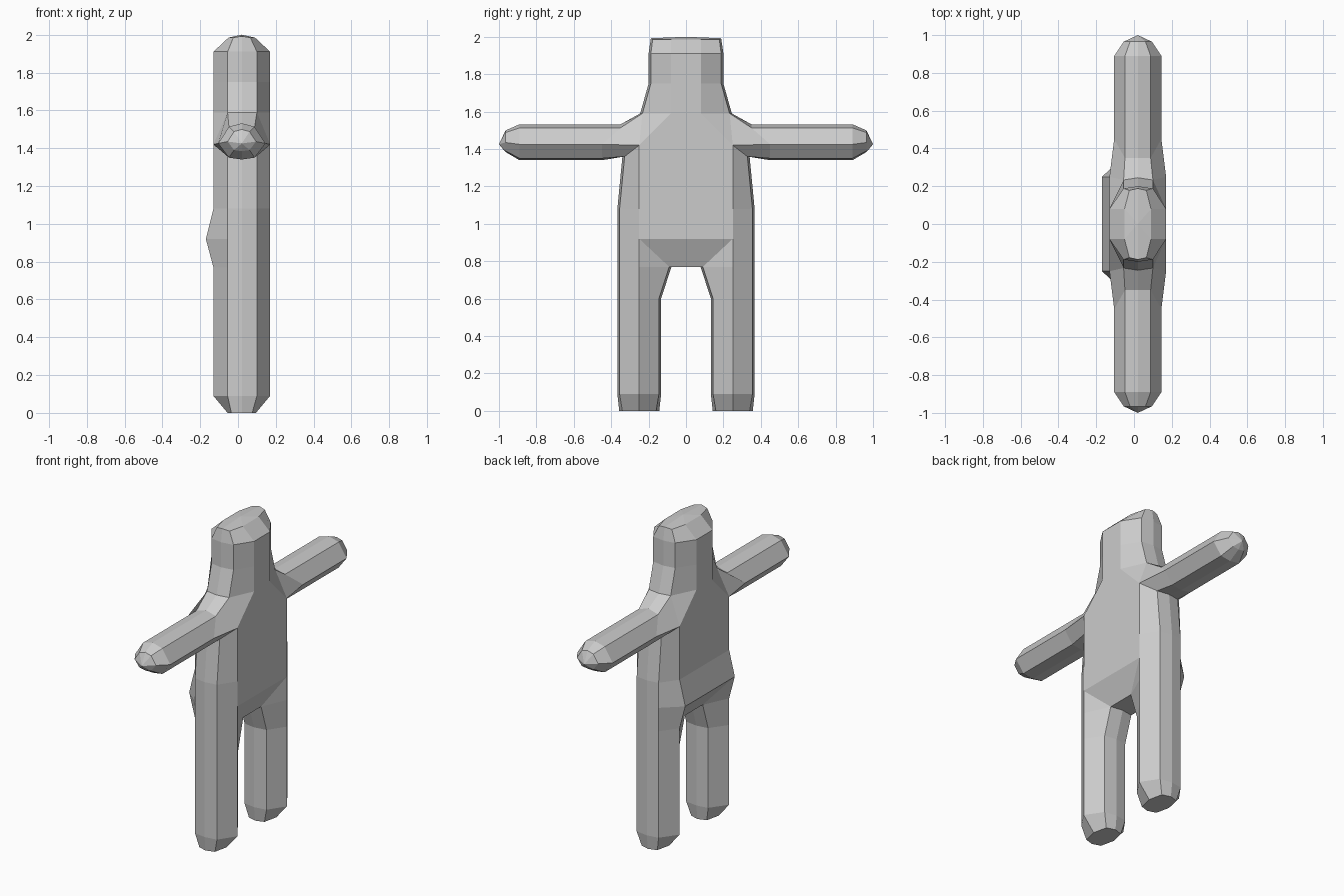
import bpy, bmesh

if "Cube" in bpy.data.objects:
    bpy.data.objects.remove(bpy.data.objects["Cube"])

XF, X1, XM, X3, XB = 0.17, 0.10, 0.02, -0.055, -0.13   # depth levels of the body

bm = bmesh.new()


def body_ring(z, a, b, zo=None, xb=XB):
    """Half ring: centre, flat edge at y=a, three outer points at y=b, and back."""
    zo = z if zo is None else zo
    return [(XF, 0, z), (XF, a, z), (X1, b - .012, zo), (XM, b, zo),
            (X3, b - .012, zo), (xb, a, z), (xb, 0, z)]


def leg_ring(z, inner, zi=None):
    zi = z if zi is None else zi
    return [(XF, .25, z), (X1, .355, z), (XM, .367, z), (X3, .355, z), (XB, .25, z),
            (X3, inner, zi), (XM, inner - .012, zi), (X1, inner, zi)]


def arm_ring(y, ytop, s=1.0):
    pts = [(.125, 0, y), (.068, .088, ytop), (0, .107, ytop), (-.068, .088, ytop),
           (-.125, 0, y), (-.068, -.075, y), (0, -.085, y), (.068, -.075, y)]
    return [(XM + x * s, yy, 1.425 + z * s) for x, z, yy in pts]


def build_half(side):
    def face(pts):
        bm.faces.new([bm.verts.new((x, y * side, z)) for x, y, z in pts])

    def loft(rings, closed=False):
        for r, s in zip(rings, rings[1:]):
            n = len(r)
            for i in range(n if closed else n - 1):
                j = (i + 1) % n
                quad = list(dict.fromkeys([r[i], r[j], s[j], s[i]]))
                if len(quad) > 2:
                    face(quad)

    # torso up to the armpit
    hip = body_ring(.92, .25, .367, xb=-.17)
    armpit = body_ring(1.42, .25, .34, zo=1.36)
    loft([hip, body_ring(1.08, .25, .367), armpit])

    # neck and head
    neck = body_ring(1.59, .08, .245)
    crown = [(.09, 0, 1.985), (.09, .08, 1.985), (.065, .178, 1.985), (XM, .188, 1.992),
             (-.025, .178, 1.985), (-.05, .08, 1.985), (-.05, 0, 1.985)]
    loft([neck, body_ring(1.75, .08, .2), body_ring(1.91, .08, .2), crown])
    for p, q in zip(crown, crown[1:]):
        face([p, q, (XM, 0, 2.0)])

    # chest and back around the shoulder
    face([armpit[0], armpit[1], neck[1], neck[0]])
    face([armpit[1], neck[2], neck[1]])
    face([armpit[6], armpit[5], neck[5], neck[6]])
    face([armpit[5], neck[4], neck[5]])

    # arm growing from the shoulder opening
    shoulder = [armpit[1], neck[2], neck[3], neck[4],
                armpit[5], armpit[4], armpit[3], armpit[2]]
    tip = arm_ring(.965, .965, .6)
    tip = [(x, y, z + .01) for x, y, z in tip]
    loft([shoulder, arm_ring(.45, .35), arm_ring(.89, .89), tip], True)
    for i in range(8):
        face([tip[i], tip[(i + 1) % 8], (XM, 1.0, 1.425)])

    # crotch and leg
    knee_top = leg_ring(.77, .09)
    inner = knee_top[5:]
    thigh = hip[1:6] + inner
    foot = [(.095, .25, 0), (.075, .34, 0), (XM, .357, 0), (-.035, .34, 0), (-.055, .25, 0),
            (-.035, .16, 0), (XM, .143, 0), (.075, .16, 0)]
    loft([thigh, knee_top, leg_ring(.6, .145), leg_ring(.09, .145), foot], True)
    face(foot)
    mid = [(x, 0, z) for x, y, z in inner]
    loft([[hip[5]] + inner + [hip[1]], [hip[6]] + mid + [hip[0]]])


for side in (1, -1):
    build_half(side)
bmesh.ops.remove_doubles(bm, verts=bm.verts[:], dist=1e-4)
bmesh.ops.recalc_face_normals(bm, faces=bm.faces[:])

mesh = bpy.data.meshes.new("body")
bm.to_mesh(mesh)
bm.free()
body = bpy.data.objects.new("body", mesh)
bpy.context.collection.objects.link(body)
